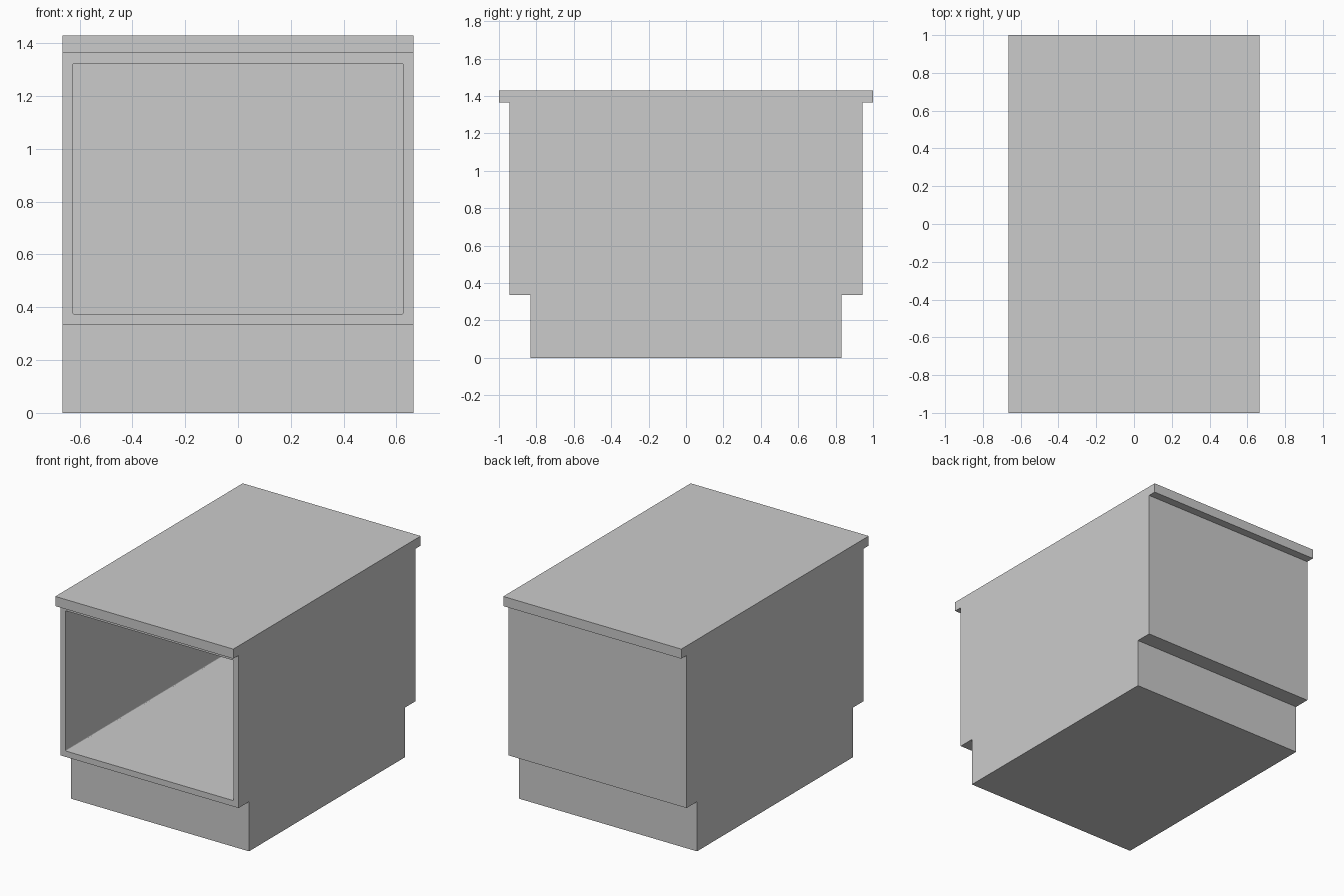
import bpy, bmesh
from math import cos, sin, pi

if "Cube" in bpy.data.objects:
    bpy.data.objects.remove(bpy.data.objects["Cube"])


def prism(name, points, axis, start, end):
    """Extrude a closed 2D profile along x (points are y,z) or y (points are x,z)."""
    bm = bmesh.new()
    place = (lambda a, b: (start, a, b)) if axis == "x" else (lambda a, b: (a, start, b))
    face = bm.faces.new([bm.verts.new(place(a, b)) for a, b in points])
    moved = bmesh.ops.extrude_face_region(bm, geom=[face])["geom"]
    verts = [g for g in moved if isinstance(g, bmesh.types.BMVert)]
    offset = (end - start, 0, 0) if axis == "x" else (0, end - start, 0)
    bmesh.ops.translate(bm, verts=verts, vec=offset)
    bmesh.ops.recalc_face_normals(bm, faces=bm.faces)
    mesh = bpy.data.meshes.new(name)
    bm.to_mesh(mesh)
    bm.free()
    obj = bpy.data.objects.new(name, mesh)
    bpy.context.collection.objects.link(obj)
    return obj


W = 0.665

# Cabinet: recessed plinth, box and overhanging top in one side profile
half = [(0.832, 0), (0.832, 0.335), (0.944, 0.335), (0.944, 1.365), (1, 1.365), (1, 1.43)]
profile = half + [(-y, z) for y, z in reversed(half)]
cabinet = prism("cabinet", profile, "x", -W, W)

# Open compartment with slightly rounded corners, closed at the back
x, z0, z1, r = 0.627, 0.375, 1.322, 0.006
centres = [(x - r, z1 - r), (r - x, z1 - r), (r - x, z0 + r), (x - r, z0 + r)]
opening = [(cx + r * cos((q + k / 3) * pi / 2), cz + r * sin((q + k / 3) * pi / 2))
           for q, (cx, cz) in enumerate(centres) for k in range(4)]
cutter = prism("compartment_cutter", opening, "y", -0.96, 0.905)

cut = cabinet.modifiers.new("compartment", "BOOLEAN")
cut.operation = "DIFFERENCE"
cut.solver = "EXACT"
cut.object = cutter
bpy.context.view_layer.objects.active = cabinet
bpy.ops.object.modifier_apply(modifier=cut.name)
bpy.data.objects.remove(cutter, do_unlink=True)
